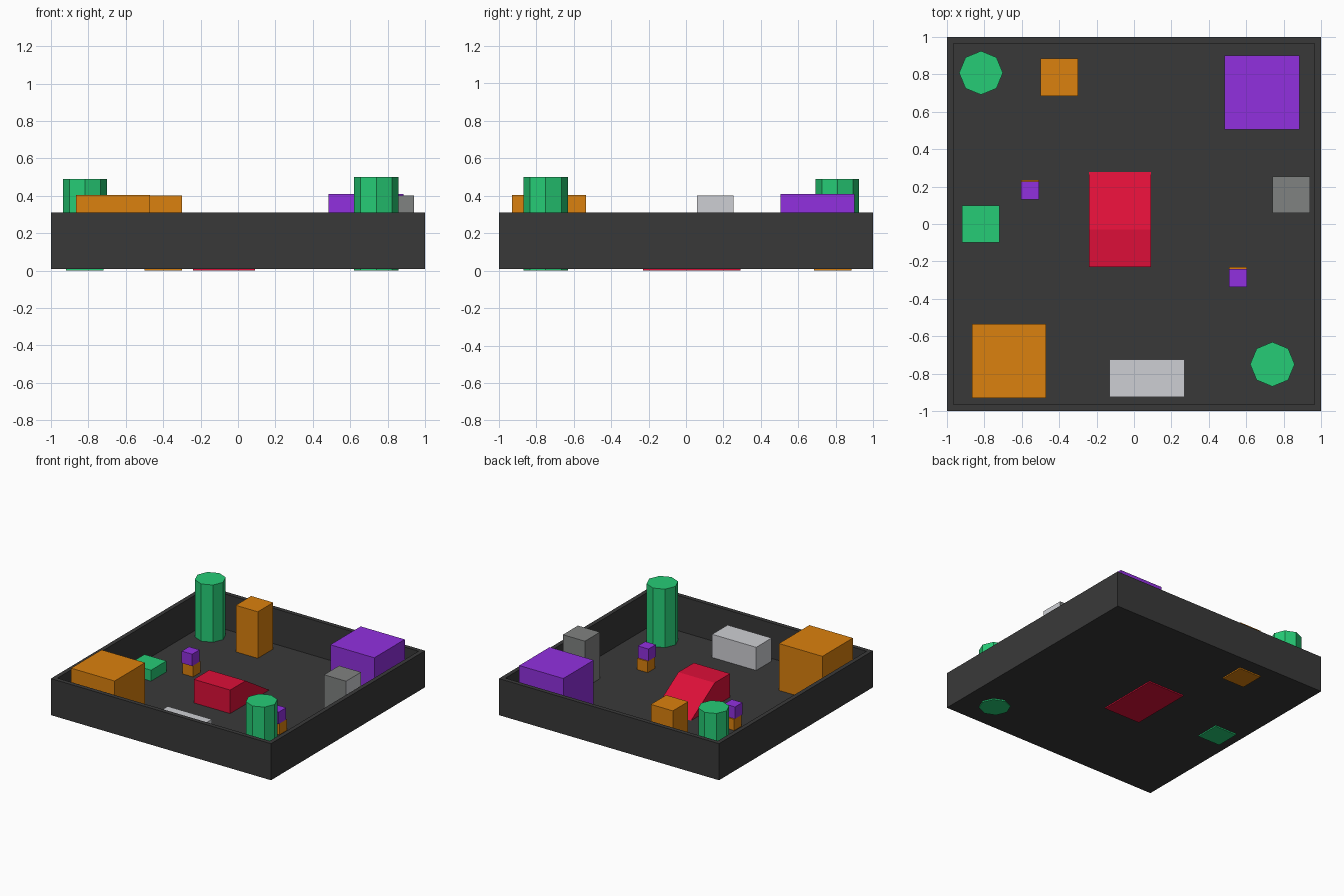
import bpy, bmesh, math

if "Cube" in bpy.data.objects:
    bpy.data.objects.remove(bpy.data.objects["Cube"])


def material(name, r, g, b):
    lin = [((c / 255 + 0.055) / 1.055) ** 2.4 for c in (r, g, b)]
    m = bpy.data.materials.new(name)
    m.diffuse_color = (*lin, 1)
    m.use_nodes = True
    m.node_tree.nodes["Principled BSDF"].inputs["Base Color"].default_value = m.diffuse_color
    return m


DARK = material("charcoal", 57, 57, 57)
GREEN = material("green", 38, 204, 118)
ORANGE = material("orange", 219, 129, 14)
PURPLE = material("purple", 145, 48, 223)
RED = material("red", 220, 15, 56)
LIGHT = material("light grey", 206, 207, 212)
GREY = material("mid grey", 128, 130, 129)


def finish(bm, name, *mats):
    bmesh.ops.recalc_face_normals(bm, faces=bm.faces)
    me = bpy.data.meshes.new(name)
    bm.to_mesh(me)
    bm.free()
    for m in mats:
        me.materials.append(m)
    ob = bpy.data.objects.new(name, me)
    bpy.context.collection.objects.link(ob)
    return ob


def box_mesh(x0, x1, y0, y1, z0, z1):
    bm = bmesh.new()
    bmesh.ops.create_cube(bm, size=1)
    for v in bm.verts:
        v.co = (x1 if v.co.x > 0 else x0,
                y1 if v.co.y > 0 else y0,
                z1 if v.co.z > 0 else z0)
    return bm


def box(name, mat, *dims):
    return finish(box_mesh(*dims), name, mat)


def column(name, x, y, r, z0, z1):
    bm = bmesh.new()
    bmesh.ops.create_cone(bm, cap_ends=True, segments=8, radius1=r, radius2=r, depth=z1 - z0)
    bmesh.ops.translate(bm, vec=(x, y, (z0 + z1) / 2), verts=bm.verts)
    return finish(bm, name, GREEN)


# Walled arena tray: thin floor, raised rim
bm = box_mesh(-1, 1, -1, 1, 0.01, 0.31)
bm.normal_update()
top = max(bm.faces, key=lambda f: f.calc_center_median().z)
bmesh.ops.inset_region(bm, faces=[top], thickness=0.05)
inner = bmesh.ops.extrude_discrete_faces(bm, faces=[top])["faces"][0]
bmesh.ops.translate(bm, vec=(0, 0, -0.29), verts=inner.verts)
finish(bm, "arena_tray", DARK)

# Octagonal columns
column("rear_column", -0.818, 0.808, 0.117, 0.012, 0.49)
column("front_column", 0.74, -0.75, 0.119, 0.0, 0.50)

# Large crates and blocks
box("orange_crate", ORANGE, -0.865, -0.47, -0.93, -0.535, 0.012, 0.405)
box("purple_crate", PURPLE, 0.485, 0.885, 0.505, 0.90, 0.012, 0.41)
box("orange_pillar", ORANGE, -0.50, -0.30, 0.685, 0.885, 0.0, 0.402)
box("green_step", GREEN, -0.92, -0.72, -0.10, 0.10, 0.0, 0.11)
box("light_barrier", LIGHT, -0.13, 0.27, -0.925, -0.725, 0.012, 0.21)

# Grey block with a light outer face
bm = box_mesh(0.74, 0.94, 0.06, 0.255, 0.012, 0.402)
bm.normal_update()
for f in bm.faces:
    f.material_index = int(f.normal.x > 0.5)
finish(bm, "grey_block", GREY, LIGHT)

# Small two-tone stacks, the lower cube set slightly back
for side, x, y in (("left", -0.555, 0.178), ("right", 0.557, -0.288)):
    h = 0.048
    box(side + "_stack_base", ORANGE, x - h, x + h, y - h + 0.01, y + h + 0.01, 0.012, 0.112)
    box(side + "_stack_top", PURPLE, x - h, x + h, y - h, y + h, 0.112, 0.21)

# Central ramp: flat platform in front, slope falling to the back
bm = bmesh.new()
profile = [(-0.23, 0), (0.29, 0), (0.29, 0.012), (-0.03, 0.213), (-0.23, 0.213)]
face = bm.faces.new([bm.verts.new((-0.24, y, z)) for y, z in profile])
ext = bmesh.ops.extrude_face_region(bm, geom=[face])["geom"]
bmesh.ops.translate(bm, vec=(0.33, 0, 0), verts=[v for v in ext if isinstance(v, bmesh.types.BMVert)])
finish(bm, "red_ramp", RED)
